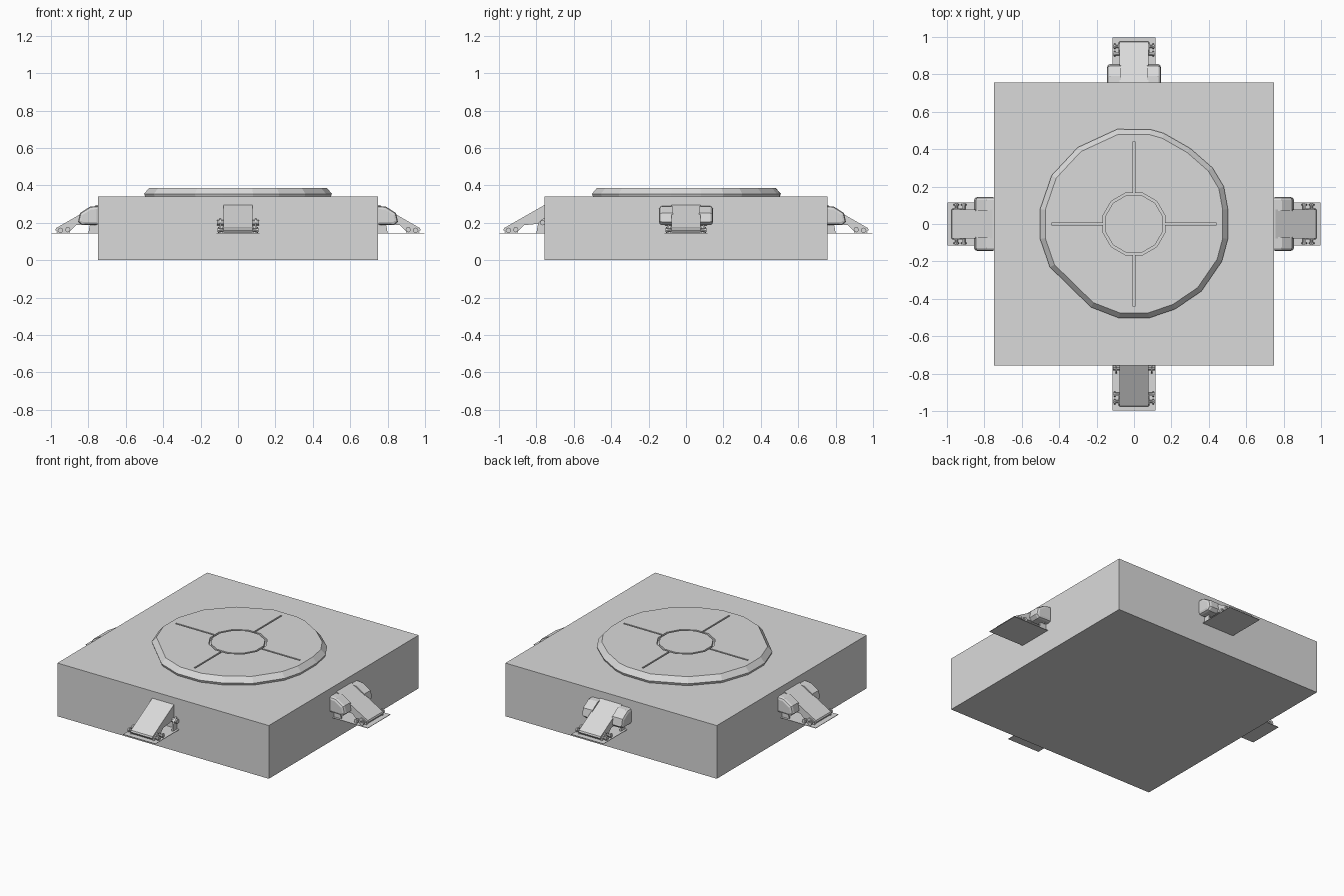
import bpy, bmesh, math
from mathutils import Matrix, Vector

if "Cube" in bpy.data.objects:
    bpy.data.objects.remove(bpy.data.objects["Cube"])

grey = bpy.data.materials.new("light grey")
grey.diffuse_color = (0.7, 0.7, 0.7, 1)
grey.use_nodes = True
grey.node_tree.nodes["Principled BSDF"].inputs["Base Color"].default_value = grey.diffuse_color


def finish(bm, name, angle=0.0):
    bmesh.ops.recalc_face_normals(bm, faces=bm.faces)
    bm.transform(Matrix.Rotation(angle, 4, 'Z'))
    me = bpy.data.meshes.new(name)
    bm.to_mesh(me)
    bm.free()
    me.materials.append(grey)
    ob = bpy.data.objects.new(name, me)
    bpy.context.collection.objects.link(ob)
    return ob


def add_box(bm, lo, hi):
    lo, hi = Vector(lo), Vector(hi)
    m = Matrix.Translation((lo + hi) / 2) @ Matrix.Diagonal((*(hi - lo), 1))
    return bmesh.ops.create_cube(bm, size=1, matrix=m)["verts"]


def add_prism(bm, profile, y0, y1):
    """Extrude an (x, z) profile along y."""
    a = [bm.verts.new((x, y0, z)) for x, z in profile]
    b = [bm.verts.new((x, y1, z)) for x, z in profile]
    faces = [bm.faces.new(a), bm.faces.new(b[::-1])]
    n = len(a)
    for i in range(n):
        j = (i + 1) % n
        faces.append(bm.faces.new((a[i], b[i], b[j], a[j])))
    return faces


def add_bolt(bm, x, y0, y1, z, r):
    m = Matrix.Translation((x, (y0 + y1) / 2, z)) @ Matrix.Rotation(math.pi / 2, 4, 'X')
    bmesh.ops.create_cone(bm, cap_ends=True, segments=8, radius1=r, radius2=r,
                          depth=abs(y1 - y0), matrix=m)


# Square base block
bm = bmesh.new()
add_box(bm, (-0.748, -0.757, 0), (0.748, 0.757, 0.34))
finish(bm, "base_block")

# Faceted round lid with a sloped rim
outline = [(-.09, .507), (.09, .505), (.16, .485), (.3, .405), (.42, .3), (.48, .2),
           (.502, .08), (.502, -.08), (.47, -.2), (.36, -.36), (.22, -.455), (.08, -.503),
           (-.08, -.503), (-.23, -.445), (-.45, -.23), (-.502, -.08), (-.502, .08),
           (-.44, .26), (-.3, .41)]
bm = bmesh.new()
rings = [[bm.verts.new((x * s, y * s, z)) for x, y in outline]
         for s, z in ((0.985, 0.335), (1, 0.355), (0.945, 0.387))]
n = len(outline)
for lo, hi in zip(rings, rings[1:]):
    for i in range(n):
        j = (i + 1) % n
        bm.faces.new((lo[i], lo[j], hi[j], hi[i]))
bm.faces.new(rings[0][::-1])
bm.faces.new(rings[-1])
lid = finish(bm, "round_lid")


def cut(target, bm):
    cutter = finish(bm, "groove_cutter")
    cutter.hide_render = True
    mod = target.modifiers.new("groove", 'BOOLEAN')
    mod.object, mod.operation, mod.solver = cutter, 'DIFFERENCE', 'EXACT'
    bpy.context.view_layer.objects.active = target
    bpy.ops.object.modifier_apply(modifier=mod.name)
    bpy.data.objects.remove(cutter)


# Ring groove around the lid centre
bm = bmesh.new()
seg = 12
loops = []
for r, z in ((0.172, 0.365), (0.172, 0.42), (0.159, 0.42), (0.159, 0.365)):
    loops.append([bm.verts.new((r * math.cos((i + .5) * math.tau / seg),
                                r * math.sin((i + .5) * math.tau / seg), z))
                  for i in range(seg)])
for k in range(4):
    a, b = loops[k], loops[(k + 1) % 4]
    for i in range(seg):
        j = (i + 1) % seg
        bm.faces.new((a[i], a[j], b[j], b[i]))
cut(lid, bm)

# Four straight grooves
bm = bmesh.new()
for k in range(4):
    vs = add_box(bm, (0.164, -0.005, 0.367), (0.44, 0.005, 0.42))
    bmesh.ops.rotate(bm, verts=vs, cent=(0, 0, 0),
                     matrix=Matrix.Rotation(k * math.pi / 2, 3, 'Z'))
cut(lid, bm)

# One clamp in the middle of each side, built pointing along +x
for side, angle, has_pods in (("right", 0, True), ("back", math.pi / 2, True),
                              ("left", math.pi, True), ("front", -math.pi / 2, False)):
    # sloping wedge
    bm = bmesh.new()
    add_prism(bm, [(.74, .297), (.757, .295), (.972, .172), (.976, .162), (.966, .148),
                   (.905, .147), (.865, .187), (.74, .2)], -0.077, 0.077)
    finish(bm, side + "_clamp_wedge", angle)

    # thin foot plate
    bm = bmesh.new()
    add_box(bm, (.74, -.114, .143), (.998, .114, .146))
    finish(bm, side + "_foot_plate", angle)

    # hinge lugs and bolts on both cheeks
    bm = bmesh.new()
    for s in (-1, 1):
        add_prism(bm, [(.90, .145), (.97, .145), (.965, .163), (.93, .18), (.905, .165)],
                  s * .075, s * .084)
        for x, z in ((.91, .163), (.95, .16)):
            add_bolt(bm, x, s * .08, s * .11, z, .008)
            add_bolt(bm, x, s * .098, s * .108, z, .014)
        add_prism(bm, [(.74, .145), (.80, .145), (.79, .2), (.765, .222), (.74, .222)],
                  s * .09, s * .1)
        add_bolt(bm, .768, s * .07, s * .112, .2, .014)
    finish(bm, side + "_hinge_bolts", angle)

    # rounded pods beside the wedge
    if has_pods:
        bm = bmesh.new()
        for s in (-1, 1):
            faces = add_prism(bm, [(.74, .29), (.79, .287), (.845, .252), (.855, .205),
                                   (.835, .187), (.74, .19)], s * .07, s * .144)
            cap = faces[1]
            bmesh.ops.bevel(bm, geom=list(cap.edges), offset=0.016, segments=2,
                            profile=0.5, affect='EDGES')
        finish(bm, side + "_clamp_pods", angle)
